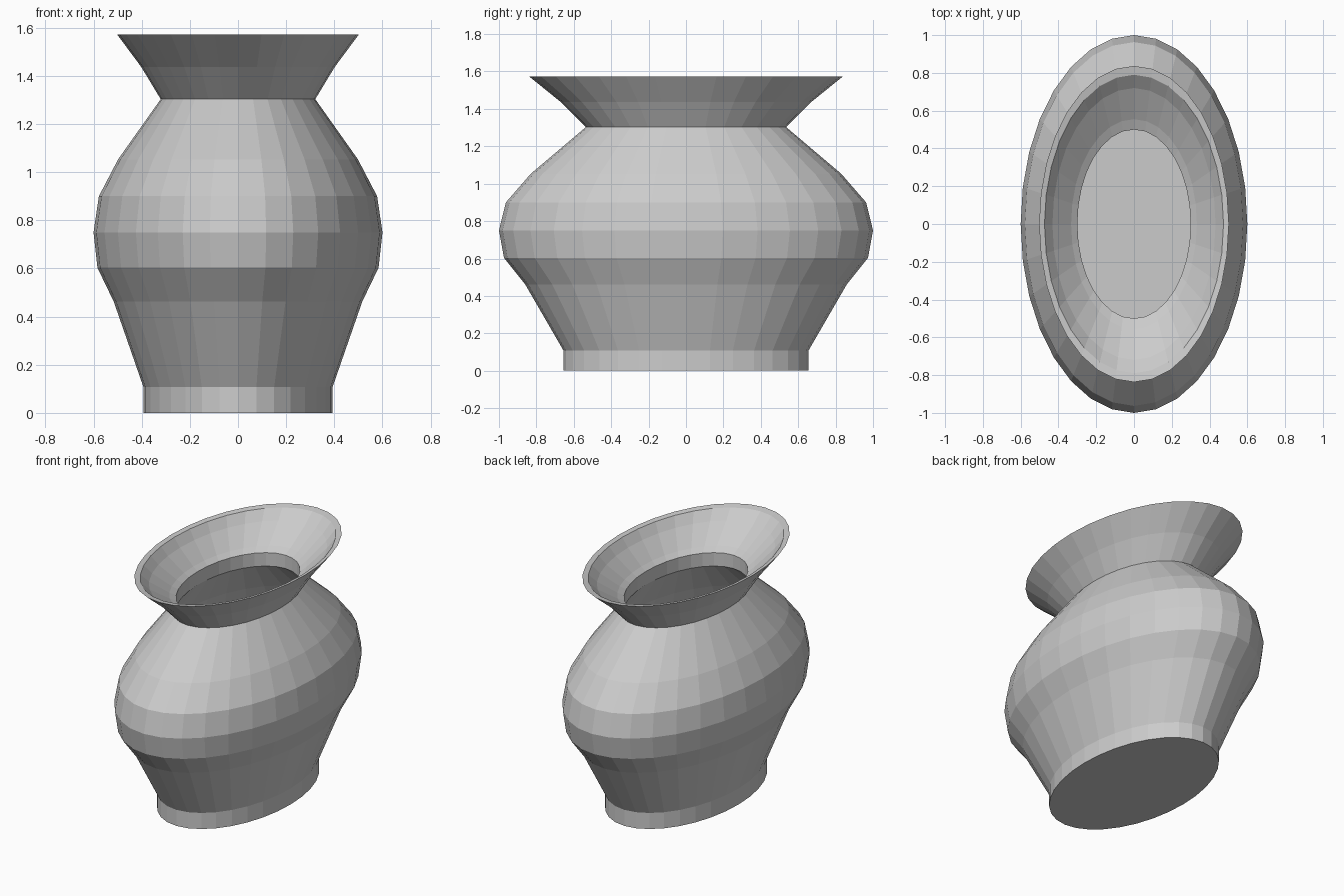
import bpy, bmesh, math

if "Cube" in bpy.data.objects:
    bpy.data.objects.remove(bpy.data.objects["Cube"])

SIDES = 32
X_SCALE = 0.6  # oval plan: narrow in x, long in y

clay = bpy.data.materials.new("grey clay")
clay.diffuse_color = (0.6, 0.6, 0.6, 1)
clay.use_nodes = True
clay.node_tree.nodes["Principled BSDF"].inputs["Base Color"].default_value = clay.diffuse_color

# (radius along y, height): outside going up, then inside going down
outside = [(0.655, 0), (0.655, 0.108), (0.86, 0.462), (0.973, 0.603),
           (1.0, 0.75), (0.963, 0.90), (0.83, 1.053), (0.535, 1.303),
           (0.67, 1.437), (0.837, 1.572)]
inside = [(0.79, 1.564), (0.72, 1.505), (0.555, 1.405), (0.5, 1.38),
          (0.5, 1.29), (0.79, 1.04), (0.92, 0.89), (0.955, 0.75),
          (0.93, 0.61), (0.82, 0.48), (0.62, 0.12), (0.6, 0.06)]


def lathe_oval(name, profile, material):
    bm = bmesh.new()
    rings = []
    for r, z in profile:
        angles = [2 * math.pi * i / SIDES for i in range(SIDES)]
        rings.append([bm.verts.new((X_SCALE * r * math.cos(a), r * math.sin(a), z))
                      for a in angles])
    for low, high in zip(rings, rings[1:]):
        for i in range(SIDES):
            j = (i + 1) % SIDES
            bm.faces.new((low[i], low[j], high[j], high[i]))
    # underside and inner floor
    bm.faces.new(list(reversed(rings[0])))
    bm.faces.new(rings[-1])
    bmesh.ops.recalc_face_normals(bm, faces=bm.faces)
    mesh = bpy.data.meshes.new(name)
    bm.to_mesh(mesh)
    bm.free()
    mesh.materials.append(material)
    obj = bpy.data.objects.new(name, mesh)
    bpy.context.collection.objects.link(obj)
    return obj


# Hollow oval vase with foot, belly, neck and flared lip
lathe_oval("vase", outside + inside, clay)
